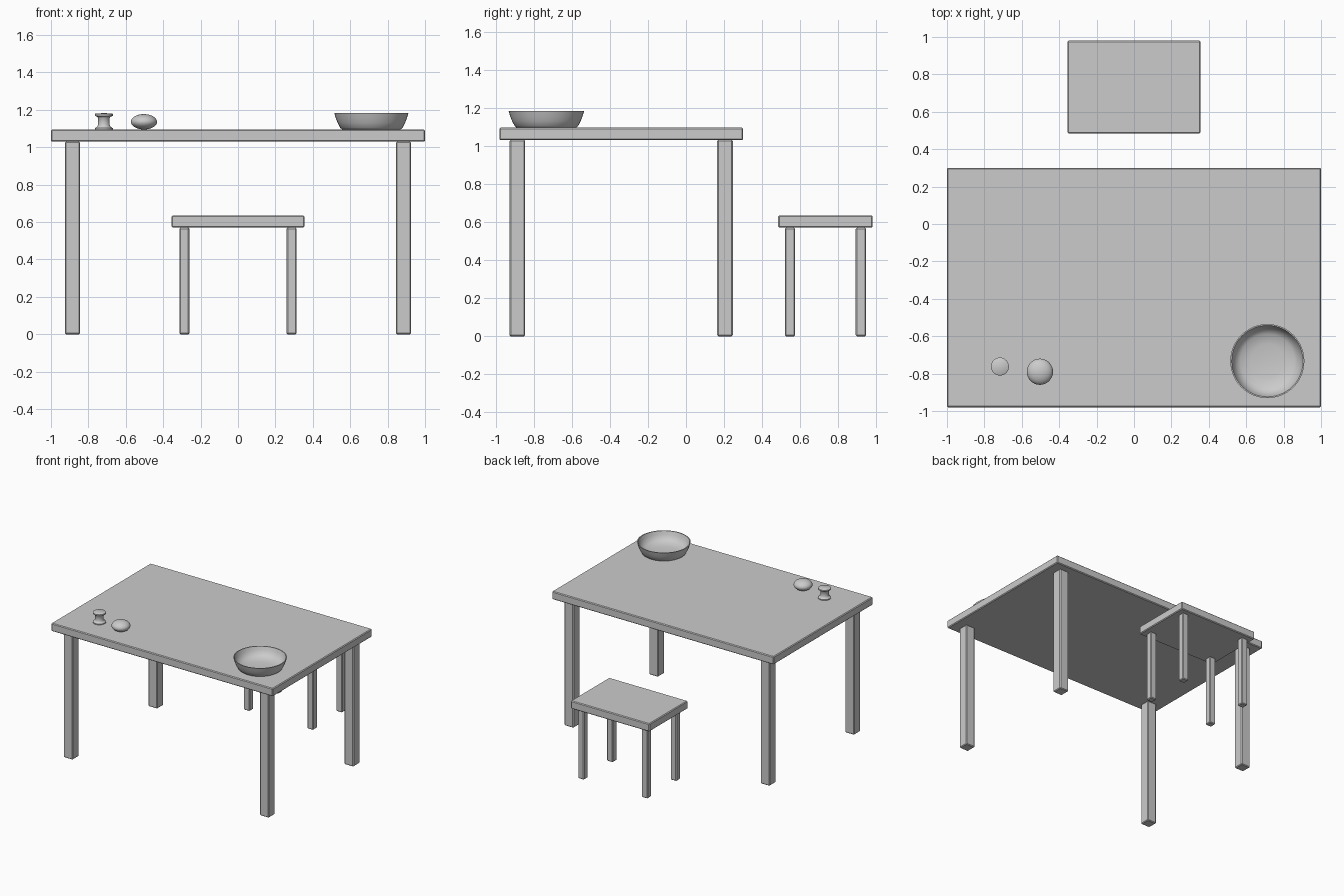
import bpy, bmesh
from math import radians

if "Cube" in bpy.data.objects:
    bpy.data.objects.remove(bpy.data.objects["Cube"])


def box(name, x, y, z, bevel=0.006):
    """Box from (min, max) ranges on each axis, with a small edge bevel."""
    bpy.ops.mesh.primitive_cube_add(
        size=1, location=[(r[0] + r[1]) / 2 for r in (x, y, z)])
    ob = bpy.context.object
    ob.name = name
    ob.scale = [r[1] - r[0] for r in (x, y, z)]
    bpy.ops.object.transform_apply(location=False, rotation=False, scale=True)
    mod = ob.modifiers.new("edge_bevel", 'BEVEL')
    mod.width, mod.segments = bevel, 1
    return ob


def lathe(name, profile, loc, sides=48, angle=40):
    """Spin a (radius, height) profile about z."""
    bm = bmesh.new()
    verts = [bm.verts.new((r, 0, z)) for r, z in profile]
    edges = [bm.edges.new(p) for p in zip(verts, verts[1:])]
    bmesh.ops.spin(bm, geom=verts + edges, cent=(0, 0, 0), axis=(0, 0, 1),
                   angle=radians(360), steps=sides, use_duplicate=False)
    bmesh.ops.remove_doubles(bm, verts=bm.verts, dist=1e-4)
    bmesh.ops.recalc_face_normals(bm, faces=bm.faces)
    me = bpy.data.meshes.new(name)
    bm.to_mesh(me)
    bm.free()
    ob = bpy.data.objects.new(name, me)
    ob.location = loc
    bpy.context.collection.objects.link(ob)
    bpy.ops.object.select_all(action='DESELECT')
    ob.select_set(True)
    bpy.context.view_layer.objects.active = ob
    bpy.ops.object.shade_smooth_by_angle(angle=radians(angle))
    return ob


def furniture(name, cy, half, z_bottom, z_top, leg_offset, leg_width):
    """Flat slab on four square legs."""
    box(name + "_top", (-half[0], half[0]), (cy - half[1], cy + half[1]),
        (z_bottom, z_top))
    h = leg_width / 2
    for sx, side in ((-1, "left"), (1, "right")):
        for sy, end in ((-1, "front"), (1, "back")):
            x, y = sx * leg_offset[0], cy + sy * leg_offset[1]
            box(f"{name}_{end}_{side}_leg", (x - h, x + h), (y - h, y + h),
                (0, z_bottom))


TABLE_Z = 1.095

# Table and stool
furniture("table", -0.34, (1.0, 0.64), 1.03, TABLE_Z, (0.885, 0.545), 0.082)
furniture("stool", 0.732, (0.355, 0.248), 0.57, 0.635, (0.287, 0.186), 0.054)

# Thin-walled bowl: outside from the base up, then down the inside
lathe("bowl", [(0, 0), (0.155, 0), (0.166, 0.008), (0.180, 0.035),
               (0.190, 0.060), (0.198, 0.087), (0.191, 0.087),
               (0.182, 0.060), (0.168, 0.035), (0.145, 0.018),
               (0.09, 0.008), (0, 0.005)], (0.713, -0.733, TABLE_Z))

# Spool-shaped shaker
lathe("shaker", [(0, 0), (0.048, 0), (0.048, 0.007), (0.036, 0.014),
                 (0.031, 0.024), (0.031, 0.062), (0.036, 0.068),
                 (0.048, 0.073), (0.048, 0.083), (0.044, 0.086), (0, 0.087)],
      (-0.717, -0.762, TABLE_Z), sides=32, angle=50)

# Flattened round bun
bpy.ops.mesh.primitive_uv_sphere_add(segments=32, ring_count=16, radius=1,
                                     location=(-0.503, -0.79, TABLE_Z + 0.041))
bun = bpy.context.object
bun.name = "bun"
bun.scale = (0.07, 0.07, 0.041)
bpy.ops.object.shade_smooth()
